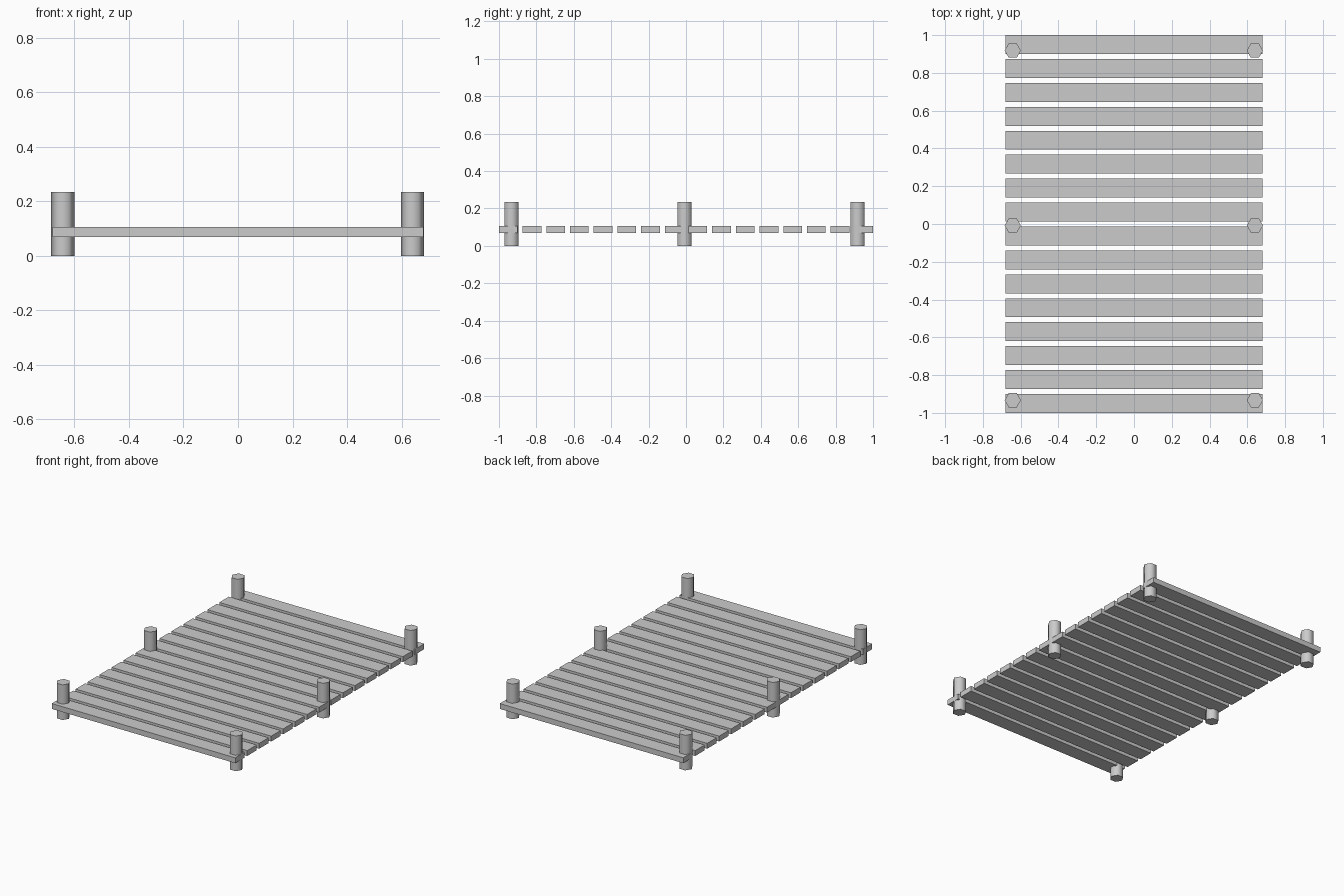
import bpy
import math

if "Cube" in bpy.data.objects:
    bpy.data.objects.remove(bpy.data.objects["Cube"])

PLANKS = 16
PLANK_SIZE = (1.36, 0.1, 0.036)
PLANK_Z = 0.088
POST_RADIUS = 0.043
POST_HEIGHT = 0.235


def add_plank(name, y):
    bpy.ops.mesh.primitive_cube_add(size=1, location=(0, y, PLANK_Z))
    plank = bpy.context.object
    plank.name = name
    plank.scale = PLANK_SIZE
    bpy.ops.object.transform_apply(location=False, rotation=False, scale=True)


def add_post(name, x, y):
    # six-sided post with a corner pointing along x, soft sides, crisp caps
    bpy.ops.mesh.primitive_cylinder_add(
        vertices=6, radius=POST_RADIUS, depth=POST_HEIGHT,
        location=(x, y, POST_HEIGHT / 2), rotation=(0, 0, math.radians(30)))
    bpy.context.object.name = name
    bpy.ops.object.transform_apply(location=False, rotation=True, scale=False)
    bpy.ops.object.shade_smooth_by_angle(angle=math.radians(65))


# Deck planks, evenly spaced from front to back
pitch = (2 - PLANK_SIZE[1]) / (PLANKS - 1)
for i in range(PLANKS):
    add_plank(f"deck_plank_{i + 1}", -1 + PLANK_SIZE[1] / 2 + i * pitch)

# Three pairs of posts along the sides
for row, y in (("front", -0.933), ("middle", -0.008), ("back", 0.918)):
    for side, x in (("left", -0.642), ("right", 0.64)):
        add_post(f"{row}_{side}_post", x, y)
